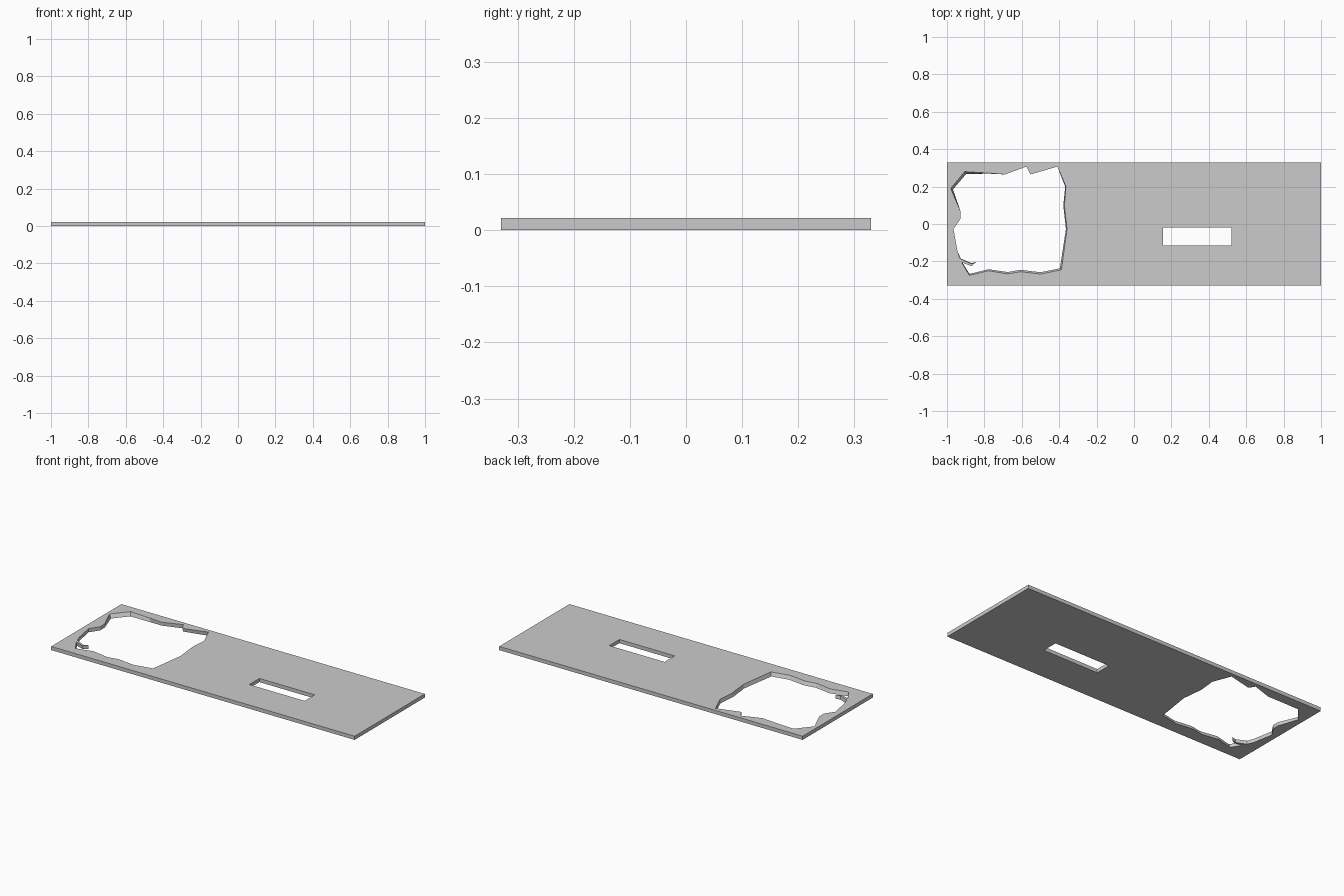
import bpy, bmesh

if "Cube" in bpy.data.objects:
    bpy.data.objects.remove(bpy.data.objects["Cube"])

H = 0.022  # plate thickness

# Outer border and rectangular slot: same outline top and bottom
border = [(-1, -.33), (1, -.33), (1, .33), (-1, .33)]
slot = [(.155, -.115), (.52, -.115), (.52, -.02), (.155, -.02)]

# Ragged opening: x, y at the top, then sideways shift at the bottom
ragged = [
    (-.98, .19, .012, -.005), (-.905, .28, .008, -.012), (-.77, .272, 0, -.003),
    (-.69, .265, 0, .004), (-.575, .307, 0, 0), (-.553, .265, 0, .008),
    (-.41, .307, 0, 0), (-.364, .20, -.004, 0), (-.372, .10, -.006, 0),
    (-.358, -.027, -.006, 0), (-.388, -.245, -.008, .008), (-.50, -.268, 0, .01),
    (-.607, -.255, 0, .01), (-.676, -.267, 0, .01), (-.778, -.25, 0, .008),
    (-.88, -.275, 0, .008), (-.922, -.205, .004, 0), (-.87, -.225, 0, .004),
    (-.843, -.203, 0, 0), (-.87, -.213, 0, .004), (-.93, -.185, .004, 0),
    (-.944, -.145, 0, 0), (-.965, -.027, 0, 0), (-.928, .027, 0, 0),
    (-.928, .07, 0, 0),
]

bm = bmesh.new()
top_edges, bottom_edges = [], []


def add_wall(top, bottom):
    """Make a closed wall between two outlines and keep its rims for filling."""
    t = [bm.verts.new((x, y, H)) for x, y in top]
    b = [bm.verts.new((x, y, 0)) for x, y in bottom]
    n = len(t)
    for i in range(n):
        j = (i + 1) % n
        bm.faces.new((b[i], b[j], t[j], t[i]))
        top_edges.append(bm.edges.get((t[i], t[j])))
        bottom_edges.append(bm.edges.get((b[i], b[j])))


add_wall(border, border)
add_wall(slot, slot)
add_wall([p[:2] for p in ragged], [(x + dx, y + dy) for x, y, dx, dy in ragged])

# Flat faces with both openings left free
for rim, z in ((top_edges, 1), (bottom_edges, -1)):
    bmesh.ops.triangle_fill(bm, use_beauty=True, use_dissolve=False,
                            edges=rim, normal=(0, 0, z))
bmesh.ops.recalc_face_normals(bm, faces=bm.faces)

mesh = bpy.data.meshes.new("broken_panel")
bm.to_mesh(mesh)
bm.free()
panel = bpy.data.objects.new("broken_panel", mesh)
bpy.context.collection.objects.link(panel)
